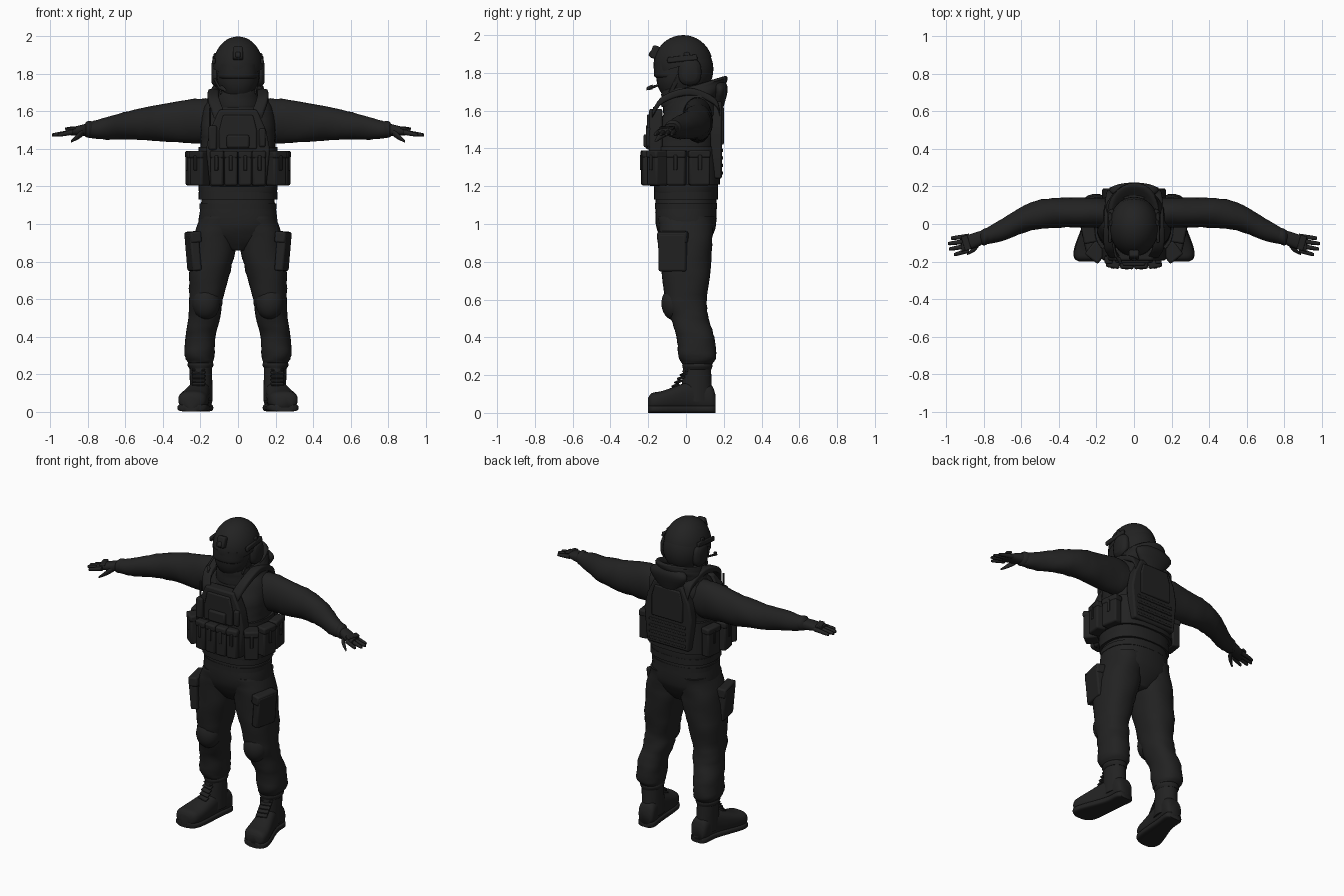
import bpy, bmesh, math
from mathutils import Matrix, Vector, Euler

cube = bpy.data.objects.get("Cube")
if cube:
    bpy.data.objects.remove(cube, do_unlink=True)

black = bpy.data.materials.new("charcoal_black")
black.use_nodes = True
COLOUR = (.016, .016, .016, 1)
black.diffuse_color = COLOUR
shader = next(node for node in black.node_tree.nodes if node.type == 'BSDF_PRINCIPLED')
shader.inputs["Base Color"].default_value = COLOUR
shader.inputs["Roughness"].default_value = .9


def finish(name, bm, mirror=False, bevel=0, angle=40):
    """Turn a bmesh into a named, shaded object, optionally bevelled and mirrored."""
    bmesh.ops.recalc_face_normals(bm, faces=bm.faces)
    mesh = bpy.data.meshes.new(name)
    bm.to_mesh(mesh)
    bm.free()
    mesh.materials.append(black)
    obj = bpy.data.objects.new(name, mesh)
    bpy.context.collection.objects.link(obj)
    bpy.ops.object.select_all(action='DESELECT')
    obj.select_set(True)
    bpy.context.view_layer.objects.active = obj
    bpy.ops.object.shade_smooth_by_angle(angle=math.radians(angle))
    if bevel:
        modifier = obj.modifiers.new("Bevel", 'BEVEL')
        modifier.width, modifier.segments = bevel, 2
    if mirror:
        obj.modifiers.new("Mirror", 'MIRROR')


def ring(x=0, y=0, z=0, wide=.1, deep=None):
    """Centre of a cross-section and its two radii."""
    return Vector((x, y, z, wide, wide if deep is None else deep))


def spline(rings, steps):
    """Catmull-Rom interpolation through the rings."""
    smooth = []
    last = len(rings) - 1
    for i in range(last):
        before, start, end, after = (rings[max(0, min(last, i + k))] for k in (-1, 0, 1, 2))
        for step in range(steps):
            t = step / steps
            smooth.append(start + (end - before) * t / 2
                          + (before - start * 2.5 + end * 2 - after / 2) * t * t
                          + (after - before + (start - end) * 3) * t ** 3 / 2)
    return smooth + [rings[-1]]


def loft(name, *rings, axis='z', power=2, wrinkle=0, tilt=0, mirror=False, sides=28):
    """Skin superellipse rings that lie across the given axis."""
    u, v = {'x': (1, 2), 'y': (0, 2), 'z': (0, 1)}[axis]
    bm = bmesh.new()
    skin = []
    for k, (x, y, z, wide, deep) in enumerate(spline(rings, steps=5)):
        loop = []
        for i in range(sides):
            a = math.tau * i / sides
            ca, sa = math.cos(a), math.sin(a)
            fold = 1 + wrinkle * (math.sin(2 * k + 2 * math.sin(a + k)) + math.sin(3 * a + k) / 2)
            point = Vector((x, y, z))
            point[u] += wide * fold * math.copysign(abs(ca) ** (2 / power), ca)
            point[v] += deep * fold * math.copysign(abs(sa) ** (2 / power), sa)
            point.z += tilt * (point.y - y)
            loop.append(bm.verts.new(point))
        skin.append(loop)
    for low, high in zip(skin, skin[1:]):
        for i in range(sides):
            j = (i + 1) % sides
            bm.faces.new((low[i], low[j], high[j], high[i]))
    bm.faces.new(skin[0])
    bm.faces.new(skin[-1])
    finish(name, bm, mirror, angle=60)


def box(name, at, size, turn=(0, 0, 0), mirror=False, bevel=.01):
    bm = bmesh.new()
    rotation = Euler([math.radians(t) for t in turn]).to_matrix().to_4x4()
    bmesh.ops.create_cube(bm, size=1, matrix=Matrix.Translation(at) @ rotation @ Matrix.Diagonal((*size, 1)))
    finish(name, bm, mirror, min(bevel, min(size) / 3))


def plate(name, half, y, thick):
    """Symmetric panel in the xz plane from its right-hand outline."""
    bm = bmesh.new()
    outline = half + [(-x, z) for x, z in reversed(half)]
    face = bm.faces.new([bm.verts.new((x, y, z)) for x, z in outline])
    new = bmesh.ops.extrude_face_region(bm, geom=[face])["geom"]
    moved = [item for item in new if isinstance(item, bmesh.types.BMVert)]
    bmesh.ops.translate(bm, verts=moved, vec=(0, thick, 0))
    finish(name, bm, bevel=min(.01, thick / 3))


def ball(name, at, radii, cut=None, mirror=False):
    """Ellipsoid, with everything below an optional cutting plane removed."""
    bm = bmesh.new()
    bmesh.ops.create_uvsphere(bm, u_segments=32, v_segments=20, radius=1,
                              matrix=Matrix.Translation(at) @ Matrix.Diagonal((*radii, 1)))
    if cut:
        bmesh.ops.bisect_plane(bm, geom=bm.verts[:] + bm.edges[:] + bm.faces[:],
                               plane_co=at, plane_no=cut, clear_inner=True)
    finish(name, bm, mirror)


# Clothing
loft("jacket", ring(z=1.13, wide=.2, deep=.16), ring(z=1.2, wide=.21, deep=.17),
     ring(z=1.4, wide=.2, deep=.16), ring(z=1.5, y=.01, wide=.2, deep=.16),
     ring(z=1.6, y=.03, wide=.19, deep=.14), ring(z=1.67, y=.04, wide=.15, deep=.11),
     ring(z=1.73, y=.03, wide=.08), power=2.5, wrinkle=.01)
loft("jacket_hem", ring(z=1.13, wide=.21, deep=.17), ring(z=1.17, wide=.21, deep=.17), power=2.5)
loft("trouser_hips", ring(z=1.15, wide=.19, deep=.16), ring(z=1, wide=.21, deep=.16),
     ring(z=.92, wide=.17, deep=.13), ring(z=.86, wide=.06, deep=.09), power=2.4, wrinkle=.008)
loft("belt", ring(z=1.08, wide=.205, deep=.163), ring(z=1.11, wide=.205, deep=.163), power=2.4)
loft("trouser_leg", ring(x=.1, z=1.04, wide=.1, deep=.15), ring(x=.12, z=.92, wide=.12, deep=.14),
     ring(x=.15, z=.75, wide=.11, deep=.13), ring(x=.17, z=.6, wide=.09, deep=.11),
     ring(x=.18, y=.02, z=.5, wide=.085, deep=.1), ring(x=.2, y=.05, z=.4, wide=.08, deep=.1),
     ring(x=.205, y=.06, z=.3, wide=.08, deep=.1), ring(x=.2, y=.06, z=.26, wide=.065, deep=.08),
     power=2.3, wrinkle=.02, mirror=True)
loft("sleeve", ring(x=.1, y=.05, z=1.55, wide=.09, deep=.1), ring(x=.2, y=.06, z=1.55, wide=.08, deep=.12),
     ring(x=.4, y=.06, z=1.54, wide=.08, deep=.1), ring(x=.55, y=.04, z=1.53, wide=.075, deep=.08),
     ring(x=.7, y=-.03, z=1.51, wide=.06), ring(x=.8, y=-.07, z=1.5, wide=.04),
     axis='x', wrinkle=.025, mirror=True)
loft("hood", ring(y=.02, z=1.6, wide=.19, deep=.14), ring(y=.04, z=1.67, wide=.16),
     ring(y=.06, z=1.72, wide=.14, deep=.16), ring(y=.06, z=1.74, wide=.12, deep=.14),
     ring(y=.04, z=1.7, wide=.08), tilt=.3, wrinkle=.015)
loft("hood_tail", ring(y=.16, z=1.56, wide=.02), ring(y=.18, z=1.7, wide=.13, deep=.04),
     ring(y=.17, z=1.75, wide=.09, deep=.04))
loft("scarf", ring(y=-.02, z=1.62, wide=.13, deep=.11), ring(y=-.03, z=1.72, wide=.1), wrinkle=.03)

# Cargo pockets and knee pads
box("thigh_pocket", at=(.24, -.07, .85), size=(.05, .15, .2), turn=(0, 5, -12), mirror=True)
box("pocket_flap", at=(.24, -.07, .93), size=(.06, .16, .06), turn=(0, 5, -12), mirror=True)
ball("knee_pad", at=(.17, -.06, .58), radii=(.075, .07, .09), mirror=True)

# Boots, turned outward toward the toe
loft("boot_shaft", ring(x=.195, y=.055, z=.06, wide=.06, deep=.085),
     ring(x=.2, y=.06, z=.29, wide=.06, deep=.07), mirror=True)
foot = [ring(x=.19, y=.155, z=.06, wide=.04), ring(x=.19, y=.13, z=.08, wide=.055, deep=.07),
        ring(x=.2, y=.04, z=.09, wide=.055, deep=.08), ring(x=.235, y=-.12, z=.065, wide=.077, deep=.053),
        ring(x=.245, y=-.18, z=.06, wide=.07, deep=.045), ring(x=.25, y=-.2, z=.05, wide=.04, deep=.03)]
loft("boot_foot", *foot, axis='y', power=2.6, mirror=True)
sole = [ring(x=part[0], y=part[1], z=.02, wide=part[3] * 1.06, deep=.02) for part in foot]
loft("boot_sole", *sole, axis='y', power=4, mirror=True)
loft("boot_collar", ring(x=.2, y=.06, z=.23, wide=.06, deep=.075),
     ring(x=.2, y=.06, z=.25, wide=.07, deep=.08), ring(x=.2, y=.06, z=.27, wide=.06, deep=.075), mirror=True)
for i in range(5):
    box("boot_lace", at=(.21, i / 70 - .055, .145 + i / 50), size=(.07, .03, .01), turn=(25, 0, 15), mirror=True)

# Gloves
loft("glove_cuff", ring(x=.77, y=-.06, z=1.505, wide=.04), ring(x=.8, y=-.07, z=1.505, wide=.045),
     ring(x=.82, y=-.07, z=1.5, wide=.03), axis='x', mirror=True)
loft("palm", ring(x=.79, y=-.065, z=1.505, wide=.03), ring(x=.83, y=-.08, z=1.5, wide=.04, deep=.03),
     ring(x=.92, y=-.11, z=1.49, wide=.04, deep=.015), axis='x', power=2.4, mirror=True)
for i, reach in enumerate((.96, .985, .99, .975)):
    root = i / 40 - .14
    tip = root * 1.15
    loft("finger", ring(x=.88, y=root, z=1.49, wide=.014), ring(x=reach - .01, y=tip, z=1.476, wide=.01),
         ring(x=reach, y=tip, z=1.474, wide=.004), axis='x', mirror=True, sides=12)
loft("thumb", ring(x=.82, y=-.09, z=1.495, wide=.02), ring(x=.85, y=-.13, z=1.47, wide=.017),
     ring(x=.89, y=-.16, z=1.44, wide=.006), axis='x', mirror=True, sides=12)
box("knuckle_guard", at=(.895, -.1, 1.51), size=(.035, .08, .014), turn=(0, 8, -18), mirror=True)

# Plate carrier
loft("cummerbund", ring(z=1.21, wide=.22, deep=.18), ring(z=1.41, wide=.21, deep=.175), power=2.8)
plate("front_panel", [(.15, 1.2), (.17, 1.4), (.15, 1.5), (.1, 1.61)], y=-.195, thick=.07)
plate("chest_flap", [(.1, 1.4), (.1, 1.5), (.08, 1.58)], y=-.207, thick=.02)
plate("back_panel", [(.15, 1.24), (.17, 1.45), (.15, 1.55), (.1, 1.65)], y=.13, thick=.06)
plate("back_pack", [(.11, 1.42), (.11, 1.55), (.09, 1.62)], y=.18, thick=.02)
for i in range(4):
    box("back_webbing", at=(0, .19, 1.27 + i / 25), size=(.26, .012, .018))
loft("shoulder_strap", ring(x=.1, y=-.18, z=1.58, wide=.03, deep=.02),
     ring(x=.13, y=-.12, z=1.66, wide=.03, deep=.02), ring(x=.13, y=.02, z=1.7, wide=.03, deep=.02),
     ring(x=.12, y=.15, z=1.65, wide=.03, deep=.02), ring(x=.11, y=.18, z=1.58, wide=.03, deep=.02),
     axis='y', power=4, mirror=True)

# Pouches: each has a body, a flap and a pull tab
for name, x, y, width, depth, turn in (("magazine", .037, -.21, .07, .055, 3),
                                       ("utility", .11, -.205, .07, .055, 10),
                                       ("corner", .2, -.15, .085, .085, 38),
                                       ("side", .24, -.05, .1, .065, 80),
                                       ("rear", .23, .07, .11, .055, 98)):
    out = Vector((math.sin(math.radians(turn)), -math.cos(math.radians(turn)), 0))
    body = Vector((x, y, 1.295))
    spin = (0, 0, turn)
    box(name + "_pouch", at=body, size=(width, depth, .18), turn=spin, mirror=True)
    box(name + "_flap", at=body + Vector((0, 0, .075)), size=(width * 1.05, depth * 1.1, .04), turn=spin, mirror=True)
    box(name + "_tab", at=body + out * depth / 2 + Vector((0, 0, .03)), size=(.02, .012, .08), turn=spin, mirror=True)
box("radio", at=(-.135, -.19, 1.46), size=(.045, .045, .13))
box("radio_aerial", at=(-.15, -.17, 1.56), size=(.01, .01, .12))
box("chest_light", at=(.13, -.195, 1.46), size=(.035, .035, .1))
box("chest_pouch", at=(0, -.21, 1.44), size=(.12, .03, .07))

# Head, goggles and helmet
loft("masked_head", ring(z=1.64, wide=.08), ring(y=-.03, z=1.7, wide=.09, deep=.105),
     ring(y=-.04, z=1.76, wide=.11, deep=.116), ring(y=-.03, z=1.84, wide=.115, deep=.125),
     ring(y=-.02, z=1.92, wide=.1), power=2.2)
loft("goggles", ring(y=-.04, z=1.775, wide=.1, deep=.12), ring(y=-.04, z=1.79, wide=.11, deep=.13),
     ring(y=-.04, z=1.85, wide=.11, deep=.13), power=2.5)
ball("helmet_shell", at=(0, -.015, 1.84), radii=(.133, .157, .16), cut=(0, -.3, 1))
ball("helmet_back", at=(0, .01, 1.82), radii=(.128, .135, .15), cut=(0, .9, .5))
box("helmet_mount", at=(0, -.165, 1.91), size=(.055, .04, .07), turn=(-18, 0, 0))
box("mount_arm", at=(0, -.18, 1.9), size=(.03, .03, .035), turn=(-30, 0, 0))
box("helmet_rail", at=(.128, -.02, 1.875), size=(.018, .16, .03), turn=(6, -8, 0), mirror=True)
loft("ear_cup", ring(x=.095, y=.02, z=1.805, wide=.06, deep=.07), ring(x=.125, y=.02, z=1.805, wide=.06, deep=.07),
     ring(x=.142, y=.02, z=1.805, wide=.04, deep=.05), axis='x', power=2.6, mirror=True)
box("headset_arm", at=(.125, .01, 1.87), size=(.016, .03, .08), turn=(10, -5, 0), mirror=True)
box("chin_strap", at=(.1, -.06, 1.74), size=(.012, .022, .11), turn=(-25, 12, 0), mirror=True)
loft("microphone_boom", ring(x=-.125, y=-.02, z=1.775, wide=.007), ring(x=-.1, y=-.16, z=1.73, wide=.007),
     ring(x=-.085, y=-.18, z=1.725, wide=.013), ring(x=-.07, y=-.21, z=1.715, wide=.008), axis='y', sides=10)
